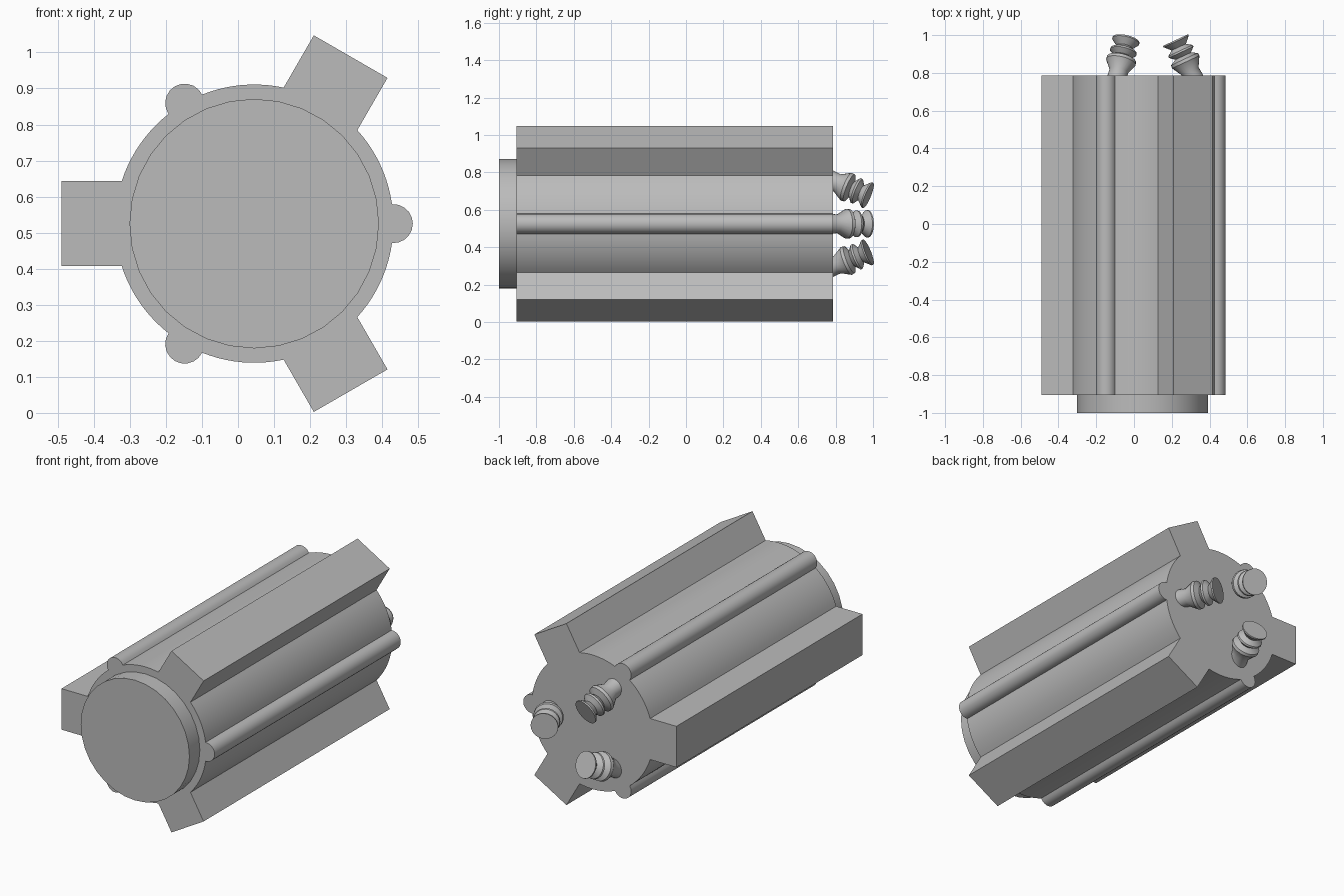
import bpy, bmesh
from math import sin, cos, asin, radians, pi
from mathutils import Vector, Matrix

cube = bpy.data.objects.get("Cube")
if cube:
    bpy.data.objects.remove(cube, do_unlink=True)

CX, CZ = 0.045, 0.525          # axis of the barrel
FRONT, BACK = -0.905, 0.787    # ends of the barrel

grey = bpy.data.materials.new("plain_grey")
grey.use_nodes = True
colour = (0.5, 0.5, 0.5, 1)
grey.diffuse_color = colour
grey.node_tree.nodes["Principled BSDF"].inputs["Base Color"].default_value = colour


def polar(r, a):
    return Vector((r * cos(a), 0, r * sin(a)))


def finish(name, bm):
    bmesh.ops.recalc_face_normals(bm, faces=bm.faces)
    mesh = bpy.data.meshes.new(name)
    bm.to_mesh(mesh)
    bm.free()
    mesh.materials.append(grey)
    ob = bpy.data.objects.new(name, mesh)
    bpy.context.collection.objects.link(ob)
    bpy.ops.object.select_all(action='DESELECT')
    ob.select_set(True)
    bpy.context.view_layer.objects.active = ob
    bpy.ops.object.shade_smooth_by_angle(angle=radians(35))
    return ob


def prism(name, outline, y0, y1):
    bm = bmesh.new()
    face = bm.faces.new([bm.verts.new((p.x + CX, y0, p.z + CZ)) for p in outline])
    new = bmesh.ops.extrude_face_region(bm, geom=[face], use_keep_orig=True)["geom"]
    bmesh.ops.translate(bm, vec=(0, y1 - y0, 0),
                        verts=[v for v in new if isinstance(v, bmesh.types.BMVert)])
    return finish(name, bm)


# Barrel outline: three square fins and three round ribs, alternating
R, RIB, FIN, HALF = 0.386, 0.054, 0.535, 0.118
fin_angle = asin(HALF / R)
rib_angle = 2 * asin(RIB / 2 / R)
STEPS = 10
outline = []
for k in range(3):
    rib = k * 2 * pi / 3
    fin = rib + pi / 3
    centre = polar(R, rib)
    for i in range(STEPS + 1):
        outline.append(centre + polar(RIB, rib + radians(94) * (2 * i / STEPS - 1)))
    start, end = rib + rib_angle, fin - fin_angle
    outline += [polar(R, start + (end - start) * i / STEPS) for i in range(1, STEPS + 1)]
    side = polar(HALF, fin + pi / 2)
    outline += [polar(FIN, fin) - side, polar(FIN, fin) + side]
    start, end = fin + fin_angle, rib + 2 * pi / 3 - rib_angle
    outline += [polar(R, start + (end - start) * i / STEPS) for i in range(STEPS)]
prism("finned_barrel", outline, FRONT, BACK)

# Round cap on the front
prism("front_cap", [polar(0.346, 2 * pi * i / 32) for i in range(32)], -1.0, FRONT)

# Ridged connectors on the back, leaning in towards the axis: (radius, distance)
ridges = [(0.055, -0.04), (0.05, 0.025), (0.08, 0.078), (0.078, 0.095), (0.045, 0.112),
          (0.072, 0.135), (0.07, 0.145), (0.042, 0.165), (0.073, 0.198), (0.073, 0.206)]
for k in range(3):
    a = k * 2 * pi / 3
    bm = bmesh.new()
    rings = [[bm.verts.new((r * cos(t), r * sin(t), s))
              for t in (2 * pi * i / 24 for i in range(24))] for r, s in ridges]
    for low, high in zip(rings, rings[1:]):
        for i in range(24):
            j = (i + 1) % 24
            bm.faces.new((low[i], low[j], high[j], high[i]))
    bm.faces.new(rings[0])
    bm.faces.new(rings[-1])
    lean = Vector((0, cos(radians(25)), 0)) - polar(sin(radians(25)), a)
    base = Vector((CX, BACK, CZ)) + polar(0.262, a)
    bm.transform(Matrix.Translation(base) @ lean.to_track_quat('Z', 'Y').to_matrix().to_4x4())
    finish("ridged_connector_%d" % (k + 1), bm)
